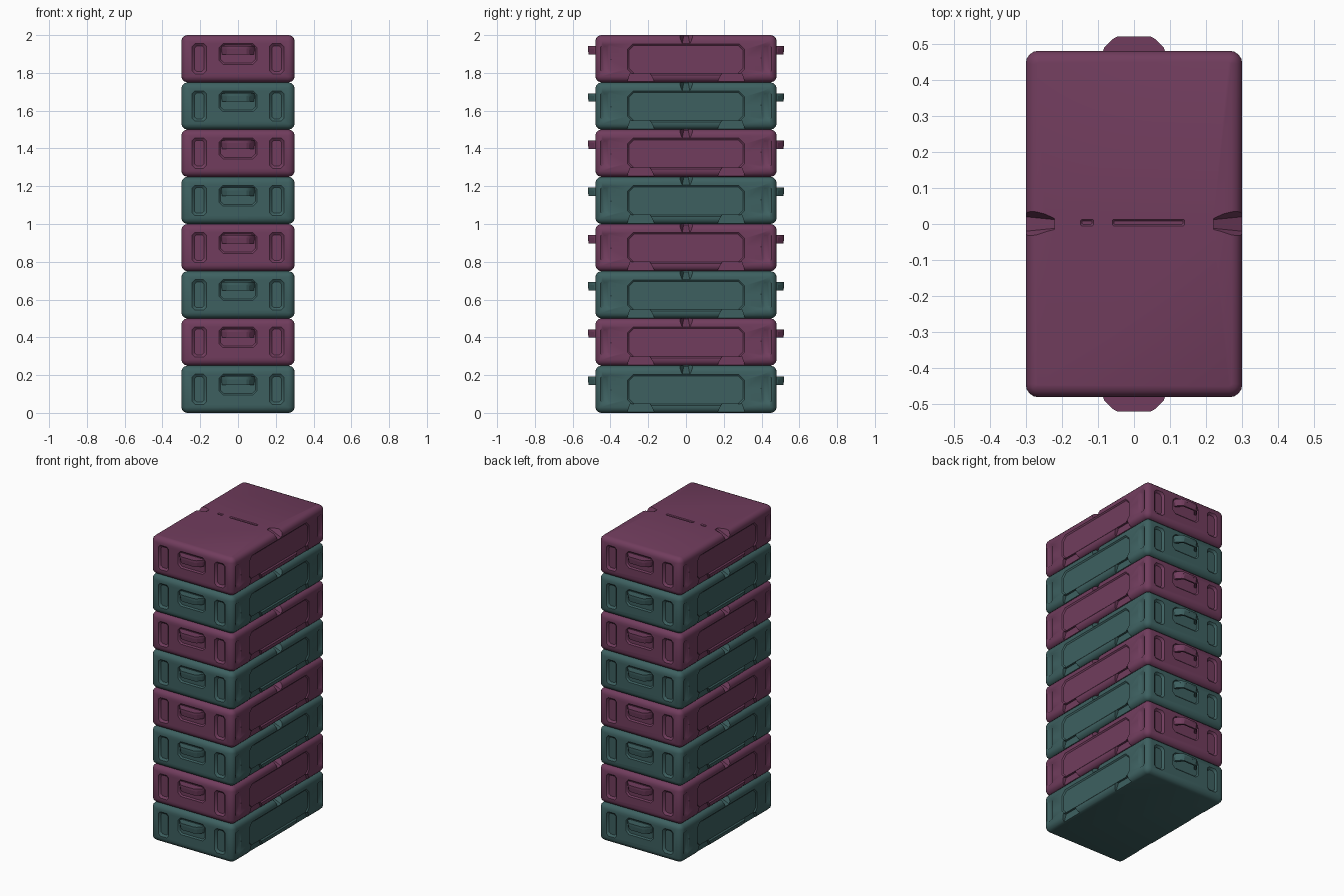
import bpy, bmesh, math

cube = bpy.data.objects.get("Cube")
if cube:
    bpy.data.objects.remove(cube, do_unlink=True)

W, D, H = 0.30, 0.48, 0.25   # half width, half depth, crate height
COUNT = 8


def material(name, rgb):
    m = bpy.data.materials.new(name)
    m.use_nodes = True
    m.diffuse_color = (*rgb, 1)
    m.node_tree.nodes["Principled BSDF"].inputs["Base Color"].default_value = (*rgb, 1)
    return m


teal = material("teal plastic", (0.047, 0.118, 0.118))
plum = material("plum plastic", (0.165, 0.046, 0.110))


def to_object(name, bm):
    bmesh.ops.recalc_face_normals(bm, faces=bm.faces)
    me = bpy.data.meshes.new(name)
    bm.to_mesh(me)
    bm.free()
    ob = bpy.data.objects.new(name, me)
    bpy.context.collection.objects.link(ob)
    return ob


# maps (along, up, outward) onto a face direction
PLACE = {
    "right": lambda u, v, w: (-w, u, v), "left": lambda u, v, w: (w, u, v),
    "front": lambda u, v, w: (u, -w, v), "back": lambda u, v, w: (u, w, v),
    "top": lambda u, v, w: (u, v, w),
}
SIDES, ENDS = ("right", "left"), ("front", "back")


def prism(bm, side, outer, w_out, inner, w_in):
    """Solid between two outlines at two distances from the centre."""
    place = PLACE[side]
    a = [bm.verts.new(place(u, v, w_out)) for u, v in outer]
    b = [bm.verts.new(place(u, v, w_in)) for u, v in inner]
    bm.faces.new(a)
    bm.faces.new(b)
    for i in range(len(a)):
        j = (i + 1) % len(a)
        bm.faces.new((a[i], a[j], b[j], b[i]))


def octagon(u, v, hu, hv, c):
    return [(u - hu + c, v - hv), (u + hu - c, v - hv), (u + hu, v - hv + c), (u + hu, v + hv - c),
            (u + hu - c, v + hv), (u - hu + c, v + hv), (u - hu, v + hv - c), (u - hu, v - hv + c)]


def pocket(bm, side, u, v, hu, hv, face, depth, slope=0.012):
    """Rounded recess with sloping walls."""
    c = min(hu, hv) * 0.45
    k = slope / depth
    prism(bm, side, octagon(u, v, hu + 0.01 * k, hv + 0.01 * k, c), face + 0.01,
          octagon(u, v, hu - slope, hv - slope, c * 0.7), face - depth)


# crate shell with rounded corners and chamfered rims
bm = bmesh.new()
bmesh.ops.create_cube(bm, size=1)
for v in bm.verts:
    v.co = (v.co.x * 2 * W, v.co.y * 2 * D, (v.co.z + 0.5) * H)
upright = [e for e in bm.edges if abs(e.verts[0].co.z - e.verts[1].co.z) > 0.1]
bmesh.ops.bevel(bm, geom=upright, offset=0.035, segments=4, profile=0.5, affect='EDGES')
rims = [e for e in bm.edges if abs(e.verts[0].co.z - e.verts[1].co.z) < 1e-5
        and any(abs(f.normal.z) > 0.9 for f in e.link_faces)]
bmesh.ops.bevel(bm, geom=rims, offset=0.03, segments=3, profile=0.45, affect='EDGES')
crate = to_object("crate_master", bm)

# recesses, grouped so that cutters in one group never overlap
groups = []
bm = bmesh.new()
for side in SIDES:
    pocket(bm, side, 0, 0.122, 0.31, 0.082, W, 0.007, 0.008)
    for s in (-1, 1):
        pocket(bm, side, s * 0.425, 0.125, 0.028, 0.075, W, 0.010)
for side in ENDS:
    pocket(bm, side, 0, 0.15, 0.10, 0.055, D, 0.008, 0.008)
    for s in (-1, 1):
        pocket(bm, side, s * 0.205, 0.125, 0.038, 0.08, D, 0.012)
groups.append(bm)

# grip notches in the lower rim and latch notches in the upper rim
bm = bmesh.new()
for side in SIDES:
    for s in (-1, 1):
        foot = [(s * 0.32, -0.02), (s * 0.295, 0.048), (s * 0.19, 0.048), (s * 0.155, -0.02)]
        prism(bm, side, foot, W + 0.02, foot, W - 0.02)
    latch = [(-0.055, H + 0.02), (-0.022, H - 0.055), (0.022, H - 0.055), (0.055, H + 0.02)]
    tail = [(-0.03, H + 0.02), (-0.012, H - 0.004), (0.012, H - 0.004), (0.03, H + 0.02)]
    prism(bm, side, latch, W + 0.02, tail, W - 0.08)
groups.append(bm)

# shallow seam across the lid
bm = bmesh.new()
for u, hu in ((0.04, 0.10), (-0.13, 0.018)):
    pocket(bm, "top", u, 0.004, hu, 0.009, H, 0.005, 0.004)
groups.append(bm)

cutters = []
for i, g in enumerate(groups):
    cutter = to_object(f"recess_cutter_{i + 1}", g)
    cutter.hide_render = True
    mod = crate.modifiers.new("recess", 'BOOLEAN')
    mod.operation = 'DIFFERENCE'
    mod.solver = 'EXACT'
    mod.object = cutter
    cutters.append(cutter)

bpy.context.view_layer.update()
shell = bpy.data.meshes.new_from_object(crate.evaluated_get(bpy.context.evaluated_depsgraph_get()))
for ob in (*cutters, crate):
    bpy.data.objects.remove(ob, do_unlink=True)

# carry handle: a bowed grip with a thin lid joining it to the shell
bm = bmesh.new()
outer = [(-0.09, 0.465), (-0.083, 0.488), (-0.06, 0.512), (-0.045, 0.52)]
outer += [(-x, y) for x, y in reversed(outer)]
inner = [(x * 0.82, y - (0.014 if y > 0.47 else 0)) for x, y in outer]
low = [(x * 0.97, y - (0.004 if y > 0.47 else 0)) for x, y in outer]
n = len(outer)
prism(bm, "top", outer, 0.192, outer, 0.178)
for i in range(n - 1):
    prism(bm, "top", [outer[i], outer[i + 1], inner[i + 1], inner[i]], 0.179,
          [low[i], low[i + 1], inner[i + 1], inner[i]], 0.148)
handle = to_object("handle_master", bm)
grip = handle.data
bpy.data.objects.remove(handle, do_unlink=True)

# stack of crates in alternating colours
made = []


def place(name, mesh, mat, z, turn=0):
    me = mesh.copy()
    me.name = name
    me.materials.clear()
    me.materials.append(mat)
    ob = bpy.data.objects.new(name, me)
    ob.location.z = z
    ob.rotation_euler.z = turn
    bpy.context.collection.objects.link(ob)
    made.append(ob)


for i in range(COUNT):
    mat = plum if i % 2 else teal
    place(f"crate_{i + 1}", shell, mat, i * H)
    place(f"back_handle_{i + 1}", grip, mat, i * H)
    place(f"front_handle_{i + 1}", grip, mat, i * H, math.pi)

bpy.ops.object.select_all(action='DESELECT')
for ob in made:
    ob.select_set(True)
bpy.context.view_layer.objects.active = made[0]
bpy.ops.object.shade_smooth_by_angle(angle=math.radians(35))
